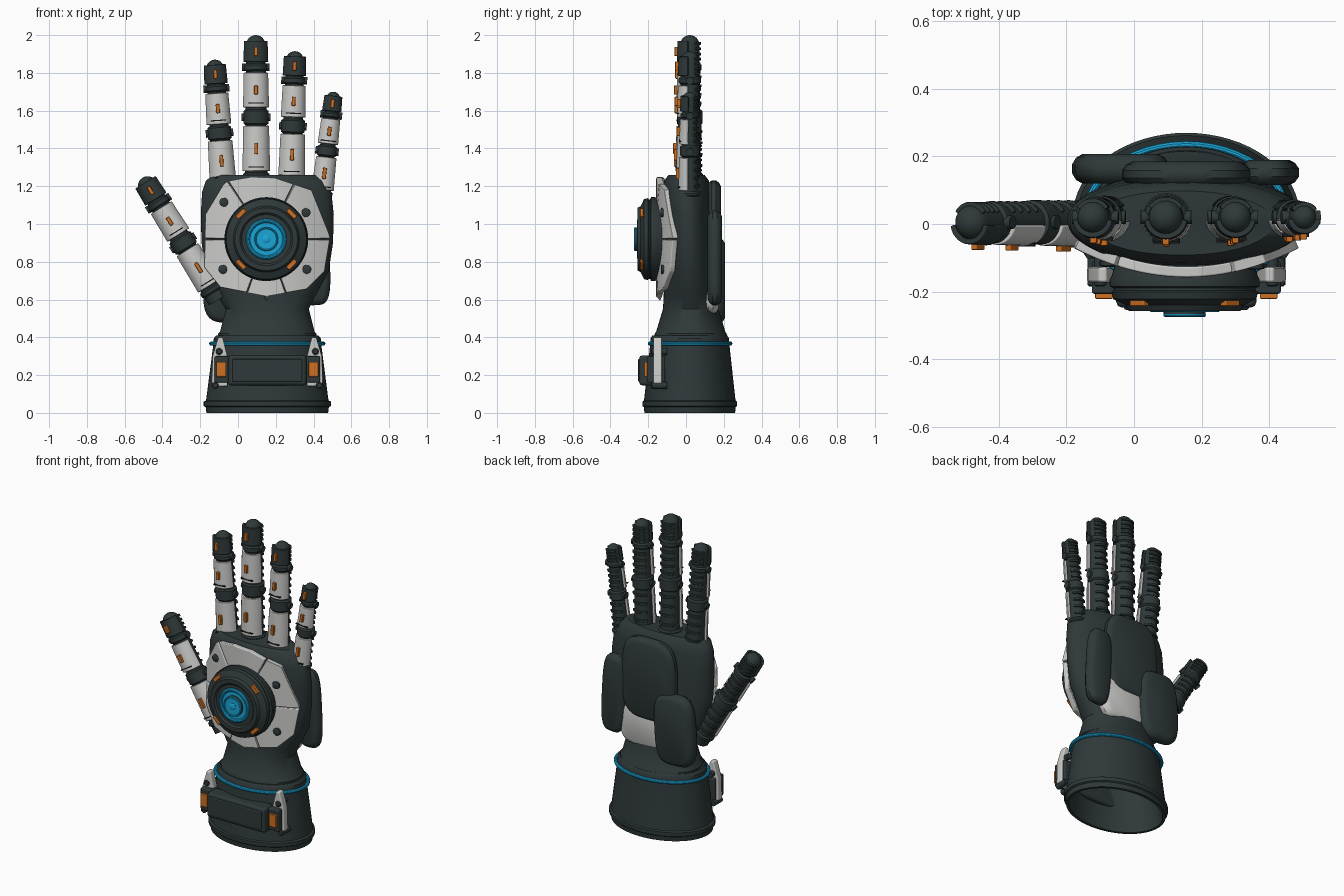
import bpy, bmesh, math
from mathutils import Matrix, Vector

cube = bpy.data.objects.get("Cube")
if cube:
    bpy.data.objects.remove(cube, do_unlink=True)


def material(name, rgb):
    m = bpy.data.materials.new(name)
    m.use_nodes = True
    m.diffuse_color = (*rgb, 1)
    m.node_tree.nodes["Principled BSDF"].inputs["Base Color"].default_value = (*rgb, 1)
    return m


DARK = material("dark rubber", (0.028, 0.04, 0.041))
BLACK = material("black gap", (0.008, 0.01, 0.01))
WHITE = material("light armour", (0.6, 0.6, 0.59))
ORANGE = material("orange light", (0.62, 0.16, 0.015))
BLUE = material("blue glow", (0.01, 0.38, 0.68))
CX = 0.155                                   # centre line of the hand
FRONT = Matrix.Rotation(math.pi / 2, 4, 'X')  # local z points to the front
BACK = Matrix.Rotation(-math.pi / 2, 4, 'X')  # local z points to the back


def finish(name, bm, mat, M=Matrix(), thick=0, bevel=0):
    bmesh.ops.recalc_face_normals(bm, faces=bm.faces)
    me = bpy.data.meshes.new(name)
    bm.to_mesh(me)
    bm.free()
    me.transform(M)
    me.materials.append(mat)
    me.shade_smooth()
    me.set_sharp_from_angle(angle=math.radians(35))
    ob = bpy.data.objects.new(name, me)
    bpy.context.collection.objects.link(ob)
    if thick:
        s = ob.modifiers.new("thickness", 'SOLIDIFY')
        s.thickness, s.offset = thick, -1
    if bevel:
        b = ob.modifiers.new("soft edges", 'BEVEL')
        b.width, b.segments, b.limit_method = bevel, 2, 'ANGLE'
        b.angle_limit = math.radians(40)
        b.harden_normals = True
    return ob


def loft(name, sections, mat, M=Matrix(), n=48, power=2):
    """Skin over superellipse sections (z, cx, cy, rx, ry)."""
    bm = bmesh.new()
    rings = []
    for z, cx, cy, rx, ry in sections:
        ring = []
        for i in range(n):
            c, s = math.cos(math.tau * i / n), math.sin(math.tau * i / n)
            k = (abs(c) ** power + abs(s) ** power) ** (-1 / power)
            ring.append(bm.verts.new((cx + rx * c * k, cy + ry * s * k, z)))
        rings.append(ring)
    for a, b in zip(rings, rings[1:]):
        for i in range(n):
            j = (i + 1) % n
            bm.faces.new((a[i], a[j], b[j], b[i]))
    bm.faces.new(rings[0][::-1])
    bm.faces.new(rings[-1])
    return finish(name, bm, mat, M)


def lathe(name, profile, mat, M=Matrix(), n=32):
    return loft(name, [(z, 0, 0, r, r) for z, r in profile], mat, M, n)


def box(name, lo, hi, mat, M=Matrix(), bevel=0.004):
    bm = bmesh.new()
    lo, hi = Vector(lo), Vector(hi)
    size = Matrix.Diagonal((*(hi - lo), 1))
    bmesh.ops.create_cube(bm, size=1, matrix=Matrix.Translation((lo + hi) / 2) @ size)
    return finish(name, bm, mat, M, bevel=bevel)


def ring(name, loc, rx, ry, tube, mat, M=Matrix()):
    prof = [(tube * math.sin(a), tube * math.cos(a)) for a in [math.tau * i / 10 for i in range(11)]]
    return loft(name, [(z, 0, 0, rx + d, ry + d) for z, d in prof], mat, Matrix.Translation(loc) @ M)


def shell(name, z0, z1, r0, r1, mid, spread, thick, mat, M, bevel=0.004):
    """Curved plate wrapped round a finger."""
    bm = bmesh.new()
    angles = [mid + spread * (i / 6 - 1) for i in range(13)]
    rows = [[bm.verts.new((r * math.cos(a), r * math.sin(a), z)) for a in angles]
            for z, r in ((z0, r0), (z1, r1))]
    for i in range(12):
        bm.faces.new((rows[0][i], rows[0][i + 1], rows[1][i + 1], rows[1][i]))
    return finish(name, bm, mat, M, thick, bevel)


def finger(name, base, tip, r0, r1, y):
    dx, dz = tip[0] - base[0], tip[1] - base[1]
    L = math.hypot(dx, dz)
    M = Matrix.Translation((base[0], y, base[1])) @ Matrix.Rotation(math.atan2(dx, dz), 4, 'Y')

    def rad(t):
        return r0 + (r1 - r0) * t
    dome = [(L - r1 + r1 * math.sin(a), r1 * math.cos(a) + 0.0005)
            for a in [math.pi / 2 * i / 6 for i in range(7)]]
    lathe(name + "_core", [(-0.06, r0)] + dome, DARK, M)
    # knuckle bands with side pins
    for a, b in ((-0.02, 0.03), (0.365, 0.475), (0.745, 0.8)):
        r = rad(a) + 0.010
        lathe(name + "_band", [(a * L, r - 0.01), (a * L + 0.008, r), (b * L - 0.008, r),
                               (b * L, r - 0.01)], DARK, M)
        if a > 0:
            R = M @ Matrix.Translation((0, 0, (a + b) / 2 * L)) @ Matrix.Rotation(math.pi / 2, 4, 'Y')
            lathe(name + "_pin", [(-r - 0.01, 0.02), (r + 0.01, 0.02)], DARK, R, 16)
    # front armour, light strips and back ribs
    for a, b, mat in ((0.04, 0.36, WHITE), (0.49, 0.735, WHITE), (0.81, 0.96, DARK)):
        shell(name + "_armour", a * L, b * L, rad(a) + 0.016, rad(b) + 0.014,
              -math.pi / 2, 1.4, 0.016, mat, M)
        m, r = (a + b) / 2, rad((a + b) / 2)
        h = 0.030 if a < 0.4 else 0.024
        box(name + "_light", (-0.01, -r - 0.03, m * L - h), (0.01, -r, m * L + h), ORANGE, M)
        if mat == WHITE:
            z = (a + 0.03) * L
            box(name + "_slot", (-0.04, -rad(a) - 0.0175, z - 0.003),
                (0.04, -rad(a) - 0.005, z + 0.003), BLACK, M, 0)
        for k in range(4):
            z = (a + (b - a) * (k + 0.5) / 4) * L
            shell(name + "_rib", z - 0.007, z + 0.007, r + 0.009, r + 0.009,
                  math.pi / 2, 1.0, 0.014, DARK, M, 0.003)


for args in (("index", (-0.078, 1.2), (-0.125, 1.87), 0.057, 0.046, 0.02),
             ("middle", (0.097, 1.25), (0.094, 2.0), 0.060, 0.050, 0.02),
             ("ring_finger", (0.283, 1.23), (0.302, 1.915), 0.057, 0.046, 0.02),
             ("little", (0.445, 1.16), (0.508, 1.70), 0.046, 0.035, 0.02),
             ("thumb", (-0.135, 0.65), (-0.505, 1.245), 0.058, 0.051, 0.005)):
    finger(*args)

# wrist and palm body
loft("palm", [(0.38, CX, .025, .26, .195), (0.42, CX, .025, .26, .19), (0.43, CX, .025, .25, .183),
              (0.55, CX, .025, .22, .147), (0.62, .15, .022, .26, .14), (0.75, CX, .02, .325, .135),
              (0.9, CX, .015, .348, .132), (1.05, CX, .01, .352, .13), (1.17, .152, .005, .342, .128),
              (1.23, .145, .003, .315, .118), (1.26, .14, .003, .27, .095)], DARK, n=64, power=2.1)

# hollow cuff
loft("cuff", [(z, CX, .02, rx, ry) for z, rx, ry in (
    (0.3, .25, .175), (0.0, .305, .222), (0.0, .322, .24), (0.03, .326, .243), (0.036, .337, .25),
    (0.06, .337, .25), (0.066, .324, .242), (0.36, .286, .21), (0.395, .283, .208),
    (0.41, .27, .198))], DARK, n=64)
ring("cuff_glow_ring", (CX, .022, .367), .297, .213, 0.011, BLUE)


def pad(name, x, z, rx, rz, y0, y1, mat, tilt=0):
    M = Matrix.Translation((x, y0, z)) @ Matrix.Rotation(tilt, 4, 'Y') @ BACK
    t = y1 - y0
    loft(name, [(t * f, 0, 0, rx - d, rz - d) for f, d in (
        (0, .03), (.12, .012), (.35, 0), (.65, 0), (.88, .012), (1, .03))], mat, M, power=3.6)


# cushions on the palm side
pad("central_cushion", .155, .97, .19, .26, .11, .185, DARK)
pad("thumb_cushion", -.04, .70, .14, .225, .12, .207, DARK, .06)
pad("little_finger_cushion", .40, .82, .085, .25, .115, .19, DARK, -.05)
pad("palm_heel_plate", .2, .66, .165, .14, .09, .172, WHITE)

# hand-back plate: curved panels between an inner circle and the outline
OUTLINE = [(.49, .93), (.39, 1.18), (.195, 1.245), (.07, 1.25), (-.07, 1.225), (-.175, 1.05),
           (-.18, .77), (-.095, .665), (.15, .617), (.365, .655), (.46, .75)]
HUB = Vector((.15, .92))


def edge_point(a):
    d = Vector((math.cos(a), math.sin(a)))
    hits = []
    for p, q in zip(OUTLINE, OUTLINE[1:] + OUTLINE[:1]):
        p, e = Vector(p) - HUB, Vector(q) - Vector(p)
        den = d.cross(e)
        if abs(den) > 1e-9:
            t, u = p.cross(e) / den, p.cross(d) / den
            if t > 0 and -1e-6 <= u <= 1 + 1e-6:
                hits.append(t)
    return d * min(hits)


seams = [math.radians(a) for a in (0, 63, 124, 180, 250, 290, 360)]
corners = [math.atan2(z - HUB.y, x - HUB.x) % math.tau for x, z in OUTLINE]
for a0, a1 in zip(seams, seams[1:]):
    a0, a1 = a0 + 0.012, a1 - 0.012
    steps = [a0 + (a1 - a0) * i / 12 for i in range(13)]
    steps = sorted(steps + [c for c in corners if a0 + 0.02 < c < a1 - 0.02])
    bm = bmesh.new()
    cols = []
    for a in steps:
        edge = edge_point(a)
        inner = edge.normalized() * 0.17
        col = []
        for k in range(6):
            p = HUB + inner.lerp(edge, k / 5)
            col.append(bm.verts.new((p.x, -.158 + .085 * ((p.x - CX) / .33) ** 2, p.y)))
        cols.append(col)
    for c, d in zip(cols, cols[1:]):
        for k in range(5):
            bm.faces.new((c[k], c[k + 1], d[k + 1], d[k]))
    if sum(f.normal.y for f in bm.faces if not f.normal_update()) > 0:
        bmesh.ops.reverse_faces(bm, faces=bm.faces)
    finish("hand_back_panel", bm, WHITE, thick=0.032, bevel=0.006)
for x, z in ((-.075, 1.115), (.36, 1.06), (-.08, .76), (.365, .76)):
    y = -.158 + .085 * ((x - CX) / .33) ** 2
    lathe("panel_bolt", [(0, .024), (.012, .024), (.016, .018)], DARK,
          Matrix.Translation((x, y + .006, z)) @ FRONT, 20)

# round emitter
E = Matrix.Translation((HUB.x, 0, HUB.y)) @ FRONT
lathe("emitter_body", [(.1, .2), (.15, .215), (.165, .222), (.185, .222), (.19, .21), (.197, .21),
                       (.202, .217), (.222, .212), (.24, .175), (.257, .166), (.257, .14),
                       (.247, .13), (.247, .02)], DARK, E, 64)
ring("emitter_glow_ring", (HUB.x, -.25, HUB.y), .097, .097, .011, BLUE, FRONT)
lathe("emitter_core", [(.24, .062), (.272, .062), (.272, .054), (.265, .052)], DARK, E)
ring("emitter_core_ring", (HUB.x, -.27, HUB.y), .058, .058, .005, BLUE, FRONT)
lathe("emitter_centre", [(.26, .022), (.272, .022), (.276, .016)], BLUE, E, 20)
for i in range(4):
    box("emitter_light", (.178, -.03, .2), (.202, .03, .243), ORANGE,
        E @ Matrix.Rotation(math.pi / 4 + i * math.pi / 2, 4, 'Z'))

# cuff clasp with mirrored brackets
box("clasp_box", (-.053, -.248, .145), (.363, -.15, .305), DARK, bevel=.018)
box("clasp_lid", (-.03, -.254, .165), (.34, -.2, .285), DARK, bevel=.006)
BRACKET = [(-.295, .16), (-.275, .14), (-.21, .14), (-.21, .3), (-.235, .4), (-.26, .4), (-.29, .3)]
for side in (1, -1):
    M = Matrix.Translation((CX, 0, 0)) @ Matrix.Diagonal((side, 1, 1, 1))
    bm = bmesh.new()
    face = bm.faces.new([bm.verts.new((x, -.173, z)) for x, z in BRACKET])
    new = bmesh.ops.extrude_face_region(bm, geom=[face])["geom"]
    bmesh.ops.translate(bm, vec=(0, .045, 0), verts=[v for v in new if isinstance(v, bmesh.types.BMVert)])
    ob = finish("clasp_bracket", bm, WHITE, M, bevel=.008)
    ob.data.flip_normals() if side < 0 else None
    ends = sorted((CX - side * .28, CX - side * .2))
    box("clasp_housing", (ends[0], -.207, .16), (ends[1], -.11, .3), DARK, bevel=.008)
    ends = sorted((CX - side * .27, CX - side * .218))
    box("clasp_light", (ends[0], -.222, .19), (ends[1], -.18, .27), ORANGE)
    for x, z in ((.255, .325), (.275, .145)):
        lathe("clasp_pin", [(.1, .018), (.18, .018), (.185, .012)], DARK,
              Matrix.Translation((CX - side * x, 0, z)) @ FRONT, 16)
